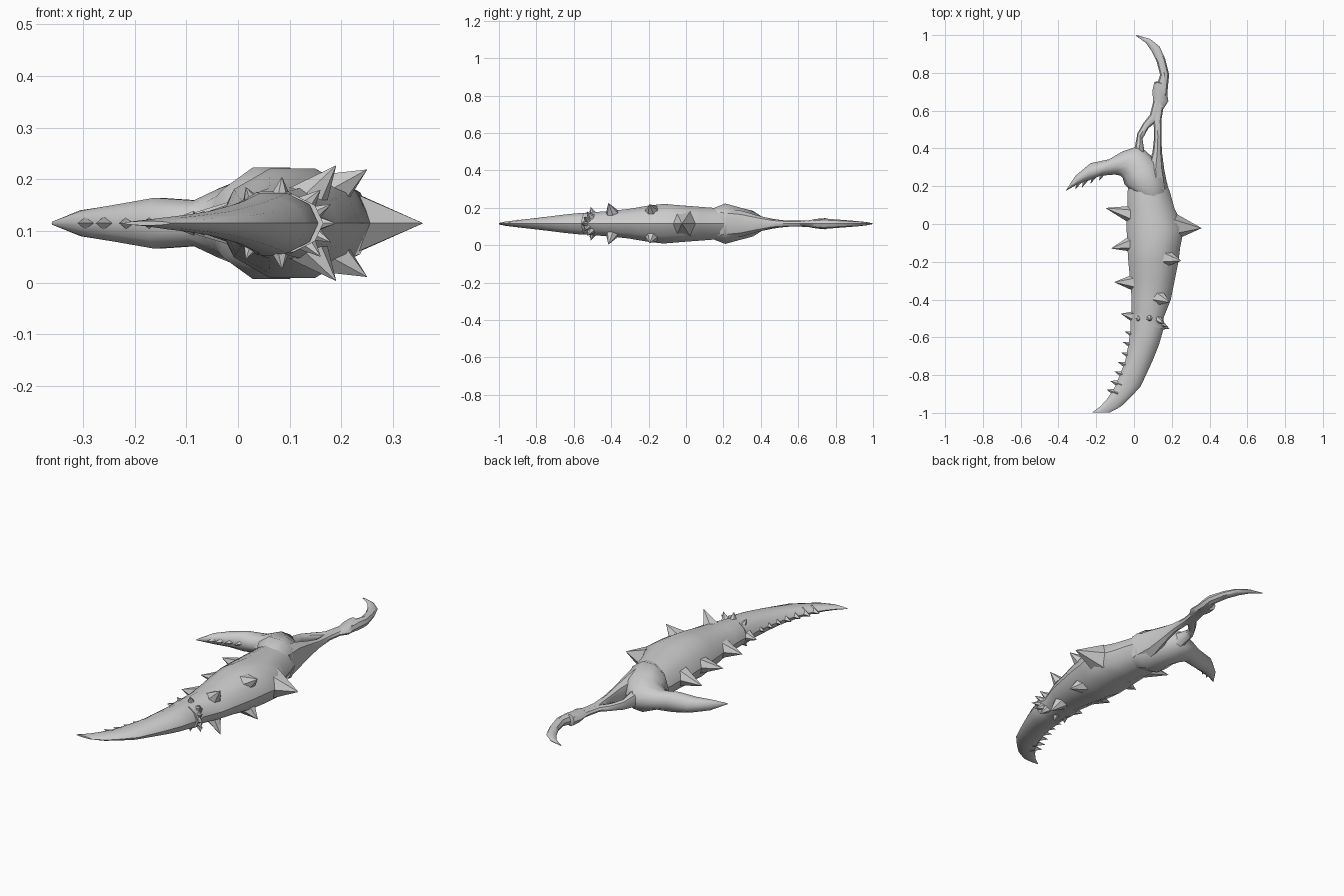
import bpy, bmesh, math
from mathutils import Vector

ZC = 0.115  # mid plane of the whole claw
shell = bpy.data.materials.new("shell grey")
shell.diffuse_color = (0.6, 0.6, 0.6, 1)


def finish(bm, name, angle):
    bmesh.ops.recalc_face_normals(bm, faces=bm.faces)
    me = bpy.data.meshes.new(name)
    bm.to_mesh(me)
    bm.free()
    me.materials.append(shell)
    ob = bpy.data.objects.new(name, me)
    bpy.context.collection.objects.link(ob)
    bpy.ops.object.select_all(action='DESELECT')
    ob.select_set(True)
    bpy.context.view_layer.objects.active = ob
    bpy.ops.object.shade_smooth_by_angle(angle=math.radians(angle))
    return ob


def loft(name, rings, n=10, angle=40):
    """Skin rings of (x1, y1, x2, y2, half_height) with lens-like sections."""
    bm = bmesh.new()
    loops = []
    for x1, y1, x2, y2, h in rings:
        a, b = Vector((x1, y1, ZC)), Vector((x2, y2, ZC))
        loop = []
        for i in range(n):
            t = 2 * math.pi * i / n
            p = (a + b) / 2 + (b - a) / 2 * math.cos(t)
            p.z += h * math.copysign(min(1, abs(math.sin(t)) / math.sin(math.pi * .4)), math.sin(t)) \
                if n == 10 else h * math.sin(t)
            loop.append(bm.verts.new(p))
        loops.append(loop)
    for p, q in zip(loops, loops[1:]):
        for i in range(n):
            j = (i + 1) % n
            bm.faces.new((p[i], p[j], q[j], q[i]))
    bm.faces.new(loops[0])
    bm.faces.new(loops[-1])
    return finish(bm, name, angle)


def spikes(name, items, sides=6):
    """Cones given as (base x, y, z, tip x, y, z, radius)."""
    bm = bmesh.new()
    for bx, by, bz, tx, ty, tz, r in items:
        base, tip = Vector((bx, by, bz)), Vector((tx, ty, tz))
        rot = (tip - base).to_track_quat('Z', 'Y')
        ring = [bm.verts.new(base + rot @ Vector((r * math.cos(2 * math.pi * i / sides),
                                                  r * math.sin(2 * math.pi * i / sides), 0)))
                for i in range(sides)]
        top = bm.verts.new(tip)
        bm.faces.new(ring)
        for i in range(sides):
            bm.faces.new((ring[i], ring[(i + 1) % sides], top))
    return finish(bm, name, 35)


def both(x, y, h, tx, ty, th, r):
    """The same spike above and below the mid plane."""
    return [(x, y, ZC + s * h, tx, ty, ZC + s * th, r) for s in (1, -1)]


# Main shell, narrowing into the cuff
loft("body_shell", [
    (-.01, .28, .15, .28, .07), (-.035, .17, .19, .17, .083),
    (-.035, .08, .215, .08, .09), (-.04, -.01, .265, -.02, .097),
    (-.035, -.12, .245, -.12, .106), (-.03, -.2, .235, -.2, .097),
    (-.02, -.3, .215, -.3, .08), (-.012, -.4, .195, -.4, .068),
    (-.015, -.48, .155, -.5, .062), (-.005, -.52, .165, -.56, .056)])

# Curved front blade
loft("front_blade", [
    (-.02, -.47, .14, -.5, .06), (-.018, -.56, .155, -.56, .058),
    (-.03, -.64, .132, -.64, .05), (-.045, -.72, .1, -.72, .04),
    (-.075, -.8, .068, -.79, .031), (-.105, -.87, .035, -.86, .023),
    (-.145, -.93, -.02, -.92, .016), (-.18, -.967, -.07, -.967, .011),
    (-.222, -.998, -.13, -.999, .004)])

# Saw teeth along the inner edge of the blade
spikes("blade_teeth", [(x + .035, y - .012, ZC, x - .027, y + .01, ZC, .024) for x, y in (
    (-.022, -.58), (-.032, -.635), (-.042, -.69), (-.06, -.74),
    (-.078, -.79), (-.1, -.84), (-.12, -.885))], 4)

# Hub shell sweeping round into the side pincer
loft("hub_and_side_pincer", [
    (.0, .16, .175, .125, .08), (-.05, .21, .178, .21, .108),
    (-.06, .245, .135, .32, .085), (-.07, .255, .03, .415, .068),
    (-.1, .262, -.06, .385, .044), (-.18, .255, -.13, .343, .049),
    (-.24, .23, -.23, .322, .036), (-.295, .213, -.31, .255, .025),
    (-.36, .176, -.358, .182, .003)])
spikes("pincer_teeth", [(x + .01, y + .035, ZC, x - .015, y - .022, ZC, .02) for x, y in (
    (-.17, .25), (-.215, .235), (-.26, .215), (-.295, .205))], 4)

# Two struts around the rear opening
loft("inner_strut", [
    (-.04, .33, .08, .31, .06), (.005, .41, .055, .385, .04),
    (.018, .48, .045, .45, .026), (.05, .535, .075, .505, .018),
    (.085, .58, .12, .545, .015), (.105, .66, .14, .64, .016)], 8)
loft("outer_strut", [
    (.05, .2, .182, .18, .085), (.07, .3, .16, .29, .07),
    (.098, .38, .148, .38, .045), (.107, .46, .145, .46, .024),
    (.103, .55, .145, .55, .016), (.108, .62, .155, .61, .016),
    (.112, .68, .17, .66, .018)], 8)

# Rear hook with a flared collar
loft("hook_collar", [
    (.1, .62, .15, .6, .014), (.1, .66, .182, .65, .018),
    (.098, .71, .175, .69, .026), (.108, .752, .165, .74, .03),
    (.125, .755, .155, .745, .02)], 8)
loft("rear_hook", [
    (.115, .69, .175, .67, .02), (.125, .75, .18, .73, .028),
    (.138, .79, .186, .79, .024), (.12, .86, .165, .875, .018),
    (.093, .915, .135, .94, .013), (.062, .96, .085, .98, .008),
    (.01, .996, .014, 1.0, .002)], 8)

# Spines on the inner side of the body
spikes("inner_spines", [
    (.01, .045, ZC, -.152, .085, ZC, .055), (.01, -.1, ZC, -.122, -.13, ZC, .052),
    (.015, -.31, ZC, -.105, -.308, ZC, .052), (.02, -.495, ZC, -.07, -.475, ZC, .04)])

# Large spine and paired spines on the outer side
spikes("outer_spines", [(.21, -.015, ZC, .358, -.022, ZC, .075)]
       + both(.17, -.18, .055, .25, -.195, .104, .05)
       + both(.13, -.39, .04, .19, -.415, .112, .045))

# Small thorns round the cuff
spikes("cuff_thorns", both(.08, -.49, .03, .085, -.51, .09, .032)
       + both(.03, -.49, .03, .015, -.515, .07, .026)
       + both(.12, -.5, .025, .16, -.53, .065, .028)
       + both(.13, -.52, .01, .18, -.545, .037, .024)
       + [(.13, -.53, ZC, .19, -.557, ZC, .026)])
